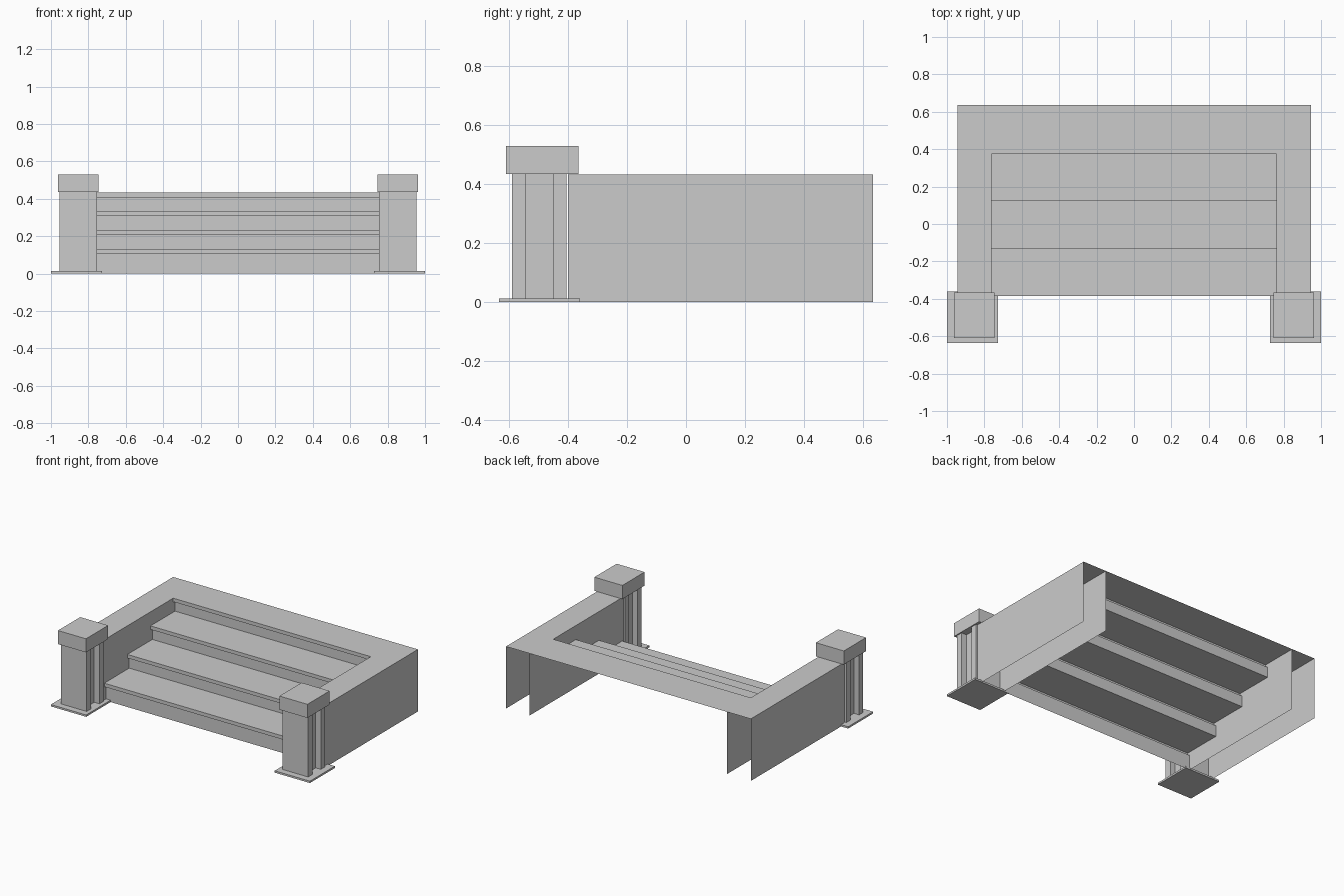
import bpy, bmesh

if "Cube" in bpy.data.objects:
    bpy.data.objects.remove(bpy.data.objects["Cube"])

stone = bpy.data.materials.new("grey stone")
stone.diffuse_color = (0.6, 0.6, 0.6, 1)
stone.use_nodes = True
stone.node_tree.nodes["Principled BSDF"].inputs["Base Color"].default_value = stone.diffuse_color


def make_object(name, bm):
    mesh = bpy.data.meshes.new(name)
    bm.to_mesh(mesh)
    bm.free()
    mesh.materials.append(stone)
    obj = bpy.data.objects.new(name, mesh)
    bpy.context.collection.objects.link(obj)
    return obj


def prism(name, outline, z0, z1):
    """Closed solid: an xy outline raised from z0 to z1."""
    bm = bmesh.new()
    base = bm.faces.new([bm.verts.new((x, y, z0)) for x, y in outline])
    ext = bmesh.ops.extrude_face_region(bm, geom=[base], use_keep_orig=True)
    verts = [g for g in ext["geom"] if isinstance(g, bmesh.types.BMVert)]
    bmesh.ops.translate(bm, verts=verts, vec=(0, 0, z1 - z0))
    bmesh.ops.recalc_face_normals(bm, faces=bm.faces)
    return make_object(name, bm)


def rect(x0, x1, y0, y1):
    return [(x0, y0), (x1, y0), (x1, y1), (x0, y1)]


def sheet(name, polygons):
    """Thin open surface made of flat polygons."""
    bm = bmesh.new()
    for poly in polygons:
        bm.faces.new([bm.verts.new(p) for p in poly])
    bmesh.ops.remove_doubles(bm, verts=bm.verts, dist=1e-5)
    return make_object(name, bm)


INNER, OUTER = 0.763, 0.945       # wall faces in x
FRONT, BACK, TOP = -0.40, 0.635, 0.433
NOSES = [-0.385, -0.13, 0.125, 0.375]
HEIGHTS = [0.13, 0.233, 0.335, TOP]
LIP, OVERHANG = 0.025, 0.02

# Stair sheet: risers, overhanging nosings and treads
profile = [(NOSES[0] + OVERHANG, 0)]
for i, (y, z) in enumerate(zip(NOSES, HEIGHTS)):
    profile += [(y + OVERHANG, z - LIP), (y, z - LIP), (y, z)]
    if i < 3:
        profile.append((NOSES[i + 1] + OVERHANG, z))
sheet("stair_treads", [
    [(-INNER, a[0], a[1]), (INNER, a[0], a[1]), (INNER, b[0], b[1]), (-INNER, b[0], b[1])]
    for a, b in zip(profile, profile[1:])])

# Landing at the back
sheet("landing", [[(x, y, TOP) for x, y in rect(-OUTER, OUTER, NOSES[3], BACK)]])

for side, label in ((-1, "left"), (1, "right")):
    # Hollow side wall: outer sheet, inner sheet and coping
    walls = [[(side * x, FRONT, 0), (side * x, BACK, 0),
              (side * x, BACK, TOP), (side * x, FRONT, TOP)] for x in (OUTER, INNER)]
    walls[0 if side < 0 else 1].reverse()
    coping = rect(*sorted((side * INNER, side * OUTER)), FRONT, NOSES[3])
    sheet(label + "_wall", walls + [[(x, y, TOP) for x, y in coping]])

    # Front pillar with a recessed channel on both sides
    cx = side * 0.855
    w, n = 0.1, 0.06
    ys = (-0.59, -0.545, -0.45, -0.405)
    right = [(w, ys[0]), (w, ys[1]), (n, ys[1]), (n, ys[2]), (w, ys[2]), (w, ys[3])]
    outline = right + [(-x, y) for x, y in reversed(right)]
    prism(label + "_pillar", [(cx + x, y) for x, y in outline], 0.013, 0.435)
    prism(label + "_pillar_cap", rect(cx - 0.108, cx + 0.108, -0.61, -0.365), 0.435, 0.53)
    bx = side * 0.864
    prism(label + "_pillar_base", rect(bx - 0.136, bx + 0.136, -0.635, -0.36), 0, 0.013)
